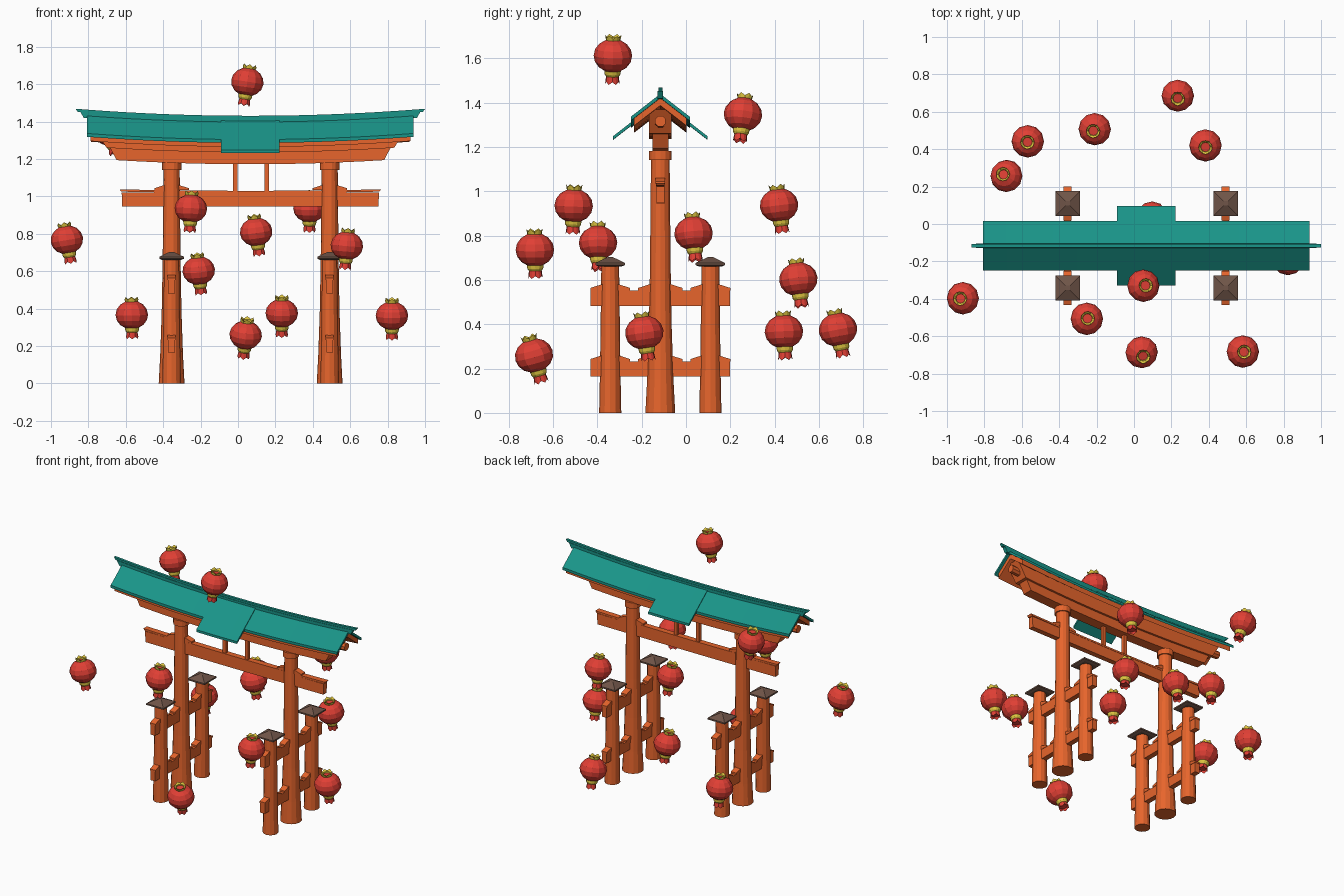
import bpy, bmesh, math
from mathutils import Vector, Matrix

if "Cube" in bpy.data.objects:
    bpy.data.objects.remove(bpy.data.objects["Cube"])

CX, CY = 0.066, -0.116          # centre of the gate
POSTS = (-0.355, 0.49)          # x of the two post groups


def material(name, rgb):
    m = bpy.data.materials.new(name)
    m.diffuse_color = (*rgb, 1)
    m.use_nodes = True
    m.node_tree.nodes["Principled BSDF"].inputs["Base Color"].default_value = m.diffuse_color
    return m


ORANGE = material("orange_paint", (0.80, 0.13, 0.025))
TEAL = material("teal_roof", (0.01, 0.30, 0.25))
BROWN = material("brown_cap", (0.16, 0.09, 0.065))
RED = material("red_paper", (0.75, 0.05, 0.035))
YELLOW = material("yellow_trim", (0.72, 0.55, 0.05))


def finish(bm, name, mats):
    bmesh.ops.recalc_face_normals(bm, faces=bm.faces)
    me = bpy.data.meshes.new(name)
    bm.to_mesh(me)
    bm.free()
    for m in mats:
        me.materials.append(m)
    ob = bpy.data.objects.new(name, me)
    bpy.context.collection.objects.link(ob)
    return ob


def box(name, lo, hi, mat):
    bm = bmesh.new()
    bmesh.ops.create_cube(bm, size=1)
    lo, hi = Vector(lo), Vector(hi)
    for v in bm.verts:
        v.co = (lo + hi) / 2 + v.co * (hi - lo)
    return finish(bm, name, [mat])


def lathe(bm, rings, n, mi=0, phase=0.0, cap=True, teeth=()):
    """Stack of (radius, z) rings; rings listed in teeth get a zigzag edge."""
    loops = []
    for k, (r, z) in enumerate(rings):
        dz = dict(teeth).get(k, 0)
        loops.append([bm.verts.new((r * math.cos(phase + math.tau * i / n),
                                    r * math.sin(phase + math.tau * i / n),
                                    z + (dz if i % 2 else 0))) for i in range(n)])
    faces = []
    for a, b in zip(loops, loops[1:]):
        for i in range(n):
            j = (i + 1) % n
            faces.append(bm.faces.new((a[i], a[j], b[j], b[i])))
    if cap:
        faces += [bm.faces.new(loops[0]), bm.faces.new(loops[-1])]
    for f in faces:
        f.material_index = mi


def turned(name, x, y, rings, n, mat, phase=0.0):
    bm = bmesh.new()
    lathe(bm, rings, n, 0, phase)
    ob = finish(bm, name, [mat])
    ob.location = (x, y, 0)
    return ob


def sweep(name, profile, half_low, half_high, mat, rise=0.043, n=14):
    """Beam along x with a (y, z) profile, upswept and slanted at both ends."""
    bm = bmesh.new()
    z0 = min(p[1] for p in profile)
    z1 = max(p[1] for p in profile)
    loops = []
    for s in range(n + 1):
        t = -1 + 2 * s / n
        ring = []
        for y, z in profile:
            d = t * (half_low + (half_high - half_low) * (z - z0) / (z1 - z0))
            ring.append(bm.verts.new((CX + d, CY + y, z + rise * d * d)))
        loops.append(ring)
    m = len(profile)
    for a, b in zip(loops, loops[1:]):
        for i in range(m):
            j = (i + 1) % m
            bm.faces.new((a[i], a[j], b[j], b[i]))
    bm.faces.new(loops[0])
    bm.faces.new(loops[-1])
    return finish(bm, name, [mat])


def rect(h, z0, z1):
    return [(-h, z0), (h, z0), (h, z1), (-h, z1)]


def wedge(name, x, y, z, angle):
    """Locking wedge lying on a beam, thick end inward, pointing along angle."""
    bm = bmesh.new()
    side = [(-0.02, 0), (0.05, 0), (0.05, 0.011), (-0.02, 0.033)]
    a = [bm.verts.new((u, -0.021, w)) for u, w in side]
    b = [bm.verts.new((u, 0.021, w)) for u, w in side]
    bm.faces.new(a)
    bm.faces.new(b)
    for i in range(4):
        j = (i + 1) % 4
        bm.faces.new((a[i], a[j], b[j], b[i]))
    ob = finish(bm, name, [ORANGE])
    ob.matrix_world = Matrix.Translation((x, y, z)) @ Matrix.Rotation(angle, 4, 'Z')


# Post groups: main post, two support posts, tie beams and wedges
UP = math.pi / 2
for px in POSTS:
    turned("main_post", px, CY, [(0.069, 0), (0.061, 0.15), (0.053, 0.38), (0.048, 0.65), (0.043, 1.16)], 14, ORANGE)
    turned("main_post_collar", px, CY, [(0.052, 1.142), (0.052, 1.182)], 14, ORANGE)
    for s in (-1, 1):
        sy = CY + s * 0.226
        turned("support_post", px, sy, [(0.05, 0), (0.046, 0.2), (0.04, 0.67)], 12, ORANGE)
        q = math.sqrt(2)
        turned("support_post_cap", px, sy,
               [(0.05 * q, 0.66), (0.066 * q, 0.667), (0.066 * q, 0.677), (0.012 * q, 0.703)],
               4, BROWN, math.pi / 4)
    for z0, z1 in ((0.165, 0.232), (0.482, 0.553)):
        box("side_tie_beam", (px - 0.018, CY - 0.314, z0), (px + 0.018, CY + 0.314, z1), ORANGE)
        for oy, r in ((-0.226, 0.04), (0, 0.05), (0.226, 0.04)):
            for s in (-1, 1):
                wedge("tie_wedge", px, CY + oy + s * r, z1, s * UP)
    for s in (-1, 1):
        wedge("cross_wedge", px + s * 0.042, CY, 1.033, 0 if s > 0 else math.pi)

# Long cross beam and the two short struts above it
sweep("cross_beam", rect(0.018, 0.945, 1.02), 0.685, 0.688, ORANGE, 0.004)
sweep("cross_beam_top", rect(0.02, 1.018, 1.03), 0.69, 0.70, ORANGE, 0.016)
for sx in (-0.016, 0.154):
    box("strut", (sx - 0.012, CY - 0.012, 1.02), (sx + 0.012, CY + 0.012, 1.2), ORANGE)

# Double lintel under the roof
sweep("lower_lintel", rect(0.036, 1.172, 1.245), 0.715, 0.755, ORANGE)
sweep("upper_lintel", rect(0.05, 1.235, 1.34), 0.77, 0.835, ORANGE)
sweep("ridge_purlin", [(0.026 * math.cos(math.tau * (i + .5) / 8), 1.285 + 0.026 * math.sin(math.tau * (i + .5) / 8))
                       for i in range(8)], 0.852, 0.852, ORANGE)


def chevron(half, top, thick, slope=0.775):
    """Upside-down V section that follows the roof pitch."""
    e = top - half * slope
    return [(-half, e), (0, top), (half, e), (half, e - thick), (0, top - thick), (-half, e - thick)]


# Roof: orange boards, teal sheets, middle canopy, ridge
sweep("roof_boards", chevron(0.118, 1.392, 0.036), 0.855, 0.855, ORANGE)
sweep("roof_sheets", chevron(0.133, 1.407, 0.018), 0.872, 0.872, TEAL)
sweep("middle_canopy", chevron(0.213, 1.413, 0.016), 0.157, 0.157, TEAL, n=4)
sweep("ridge_base", rect(0.012, 1.385, 1.418), 0.89, 0.91, TEAL)
sweep("ridge_cap", rect(0.009, 1.415, 1.431), 0.922, 0.935, TEAL)


# Floating paper lanterns: position and lean of the upright axis
def lantern(x, y, z, lx, ly):
    bm = bmesh.new()
    body = [(0.087 * math.sin(math.pi * k / 8), -0.077 * math.cos(math.pi * k / 8)) for k in range(1, 8)]
    lathe(bm, body, 12, 0)
    lathe(bm, [(0.031, 0.062), (0.037, 0.082), (0.026, 0.08), (0.024, 0.066)], 12, 1, teeth=((1, 0.013),))
    lathe(bm, [(0.038, -0.064), (0.036, -0.084), (0.030, -0.094)], 12, 1)
    lathe(bm, [(0.028, -0.088), (0.033, -0.117), (0.026, -0.11)], 12, 0, teeth=((1, -0.012),))
    ob = finish(bm, "lantern", [RED, YELLOW])
    rot = Vector((0, 0, 1)).rotation_difference(Vector((lx, ly, 1))).to_matrix().to_4x4()
    ob.matrix_world = Matrix.Translation((x, y, z)) @ rot


for spec in ((0.05, -0.33, 1.612, 0.15, 0.02), (-0.915, -0.397, 0.768, -0.17, -0.02),
             (-0.568, 0.442, 0.367, -0.02, -0.05), (-0.252, -0.507, 0.935, 0.05, 0.03),
             (-0.21, 0.507, 0.603, -0.1, -0.12), (0.041, -0.686, 0.259, 0.1, -0.28),
             (0.097, 0.034, 0.81, -0.13, -0.08), (0.234, 0.686, 0.376, 0, -0.19),
             (0.382, 0.42, 0.937, 0, -0.12), (0.582, -0.682, 0.736, 0.08, -0.02),
             (0.823, -0.188, 0.362, 0, -0.15), (-0.682, 0.257, 1.347, -0.22, 0.11)):
    lantern(*spec)
